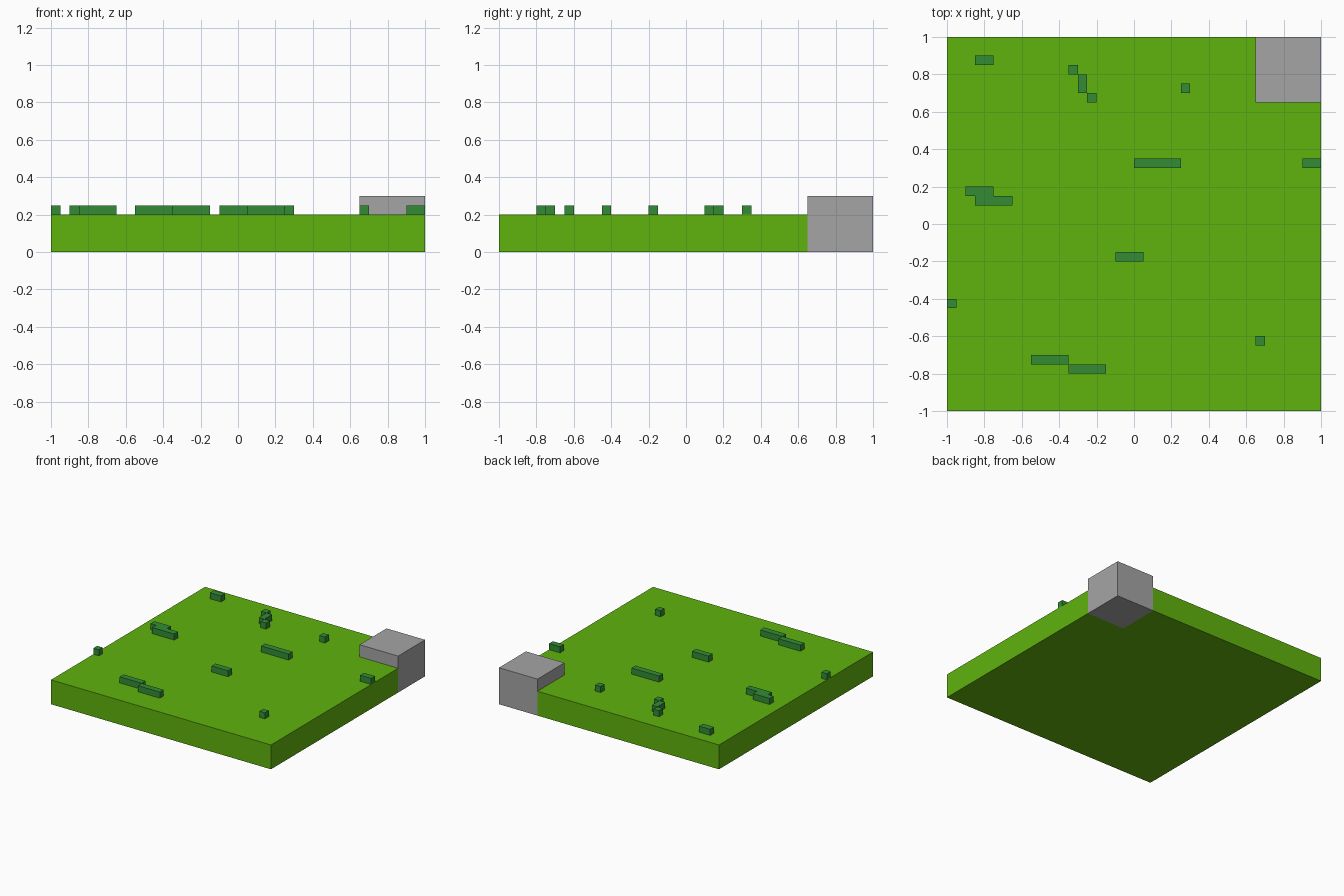
import bpy
import bmesh

cube = bpy.data.objects.get("Cube")
if cube:
    bpy.data.objects.remove(cube, do_unlink=True)


def material(name, rgb):
    mat = bpy.data.materials.new(name)
    mat.use_nodes = True
    color = (*rgb, 1.0)
    mat.diffuse_color = color
    bsdf = mat.node_tree.nodes["Principled BSDF"]
    bsdf.inputs["Base Color"].default_value = color
    bsdf.inputs["Roughness"].default_value = 0.9
    return mat


def prism(name, outline, z0, z1, mat):
    """Extrude a counter-clockwise outline from z0 to z1."""
    bm = bmesh.new()
    base = bm.faces.new([bm.verts.new((x, y, z0)) for x, y in outline])
    top = bmesh.ops.extrude_face_region(bm, geom=[base], use_keep_orig=True)
    verts = [v for v in top["geom"] if isinstance(v, bmesh.types.BMVert)]
    bmesh.ops.translate(bm, verts=verts, vec=(0, 0, z1 - z0))
    bmesh.ops.recalc_face_normals(bm, faces=bm.faces)
    mesh = bpy.data.meshes.new(name)
    bm.to_mesh(mesh)
    bm.free()
    mesh.materials.append(mat)
    obj = bpy.data.objects.new(name, mesh)
    bpy.context.collection.objects.link(obj)
    return obj


def box(name, x0, x1, y0, y1, z0, z1, mat):
    return prism(name, [(x0, y0), (x1, y0), (x1, y1), (x0, y1)], z0, z1, mat)


grass = material("grass green", (0.115, 0.451, 0.004))
leaf = material("dark leaf green", (0.034, 0.262, 0.036))
stone = material("stone grey", (0.378, 0.378, 0.378))

GROUND = 0.2
CORNER = 0.65

# Lawn slab, notched at the corner where the stone block stands
prism("lawn", [(-1, -1), (1, -1), (1, CORNER), (CORNER, CORNER),
               (CORNER, 1), (-1, 1)], 0, GROUND, grass)

# Corner stone
box("corner_stone", CORNER, 1, CORNER, 1, 0, 0.3, stone)

# Grass tufts: low corner x, y and size along x, y
tufts = [
    (-0.85, 0.85, 0.10, 0.05),
    (-0.35, 0.80, 0.05, 0.05),
    (-0.30, 0.70, 0.05, 0.10),
    (-0.25, 0.65, 0.05, 0.05),
    (0.25, 0.70, 0.05, 0.05),
    (0.00, 0.30, 0.25, 0.05),
    (0.90, 0.30, 0.10, 0.05),
    (-0.90, 0.15, 0.15, 0.05),
    (-0.85, 0.10, 0.20, 0.05),
    (-0.10, -0.20, 0.15, 0.05),
    (-1.00, -0.45, 0.05, 0.05),
    (0.65, -0.65, 0.05, 0.05),
    (-0.55, -0.75, 0.20, 0.05),
    (-0.35, -0.80, 0.20, 0.05),
]
for i, (x, y, w, d) in enumerate(tufts, 1):
    box(f"grass_tuft_{i}", x, x + w, y, y + d, GROUND, GROUND + 0.05, leaf)
